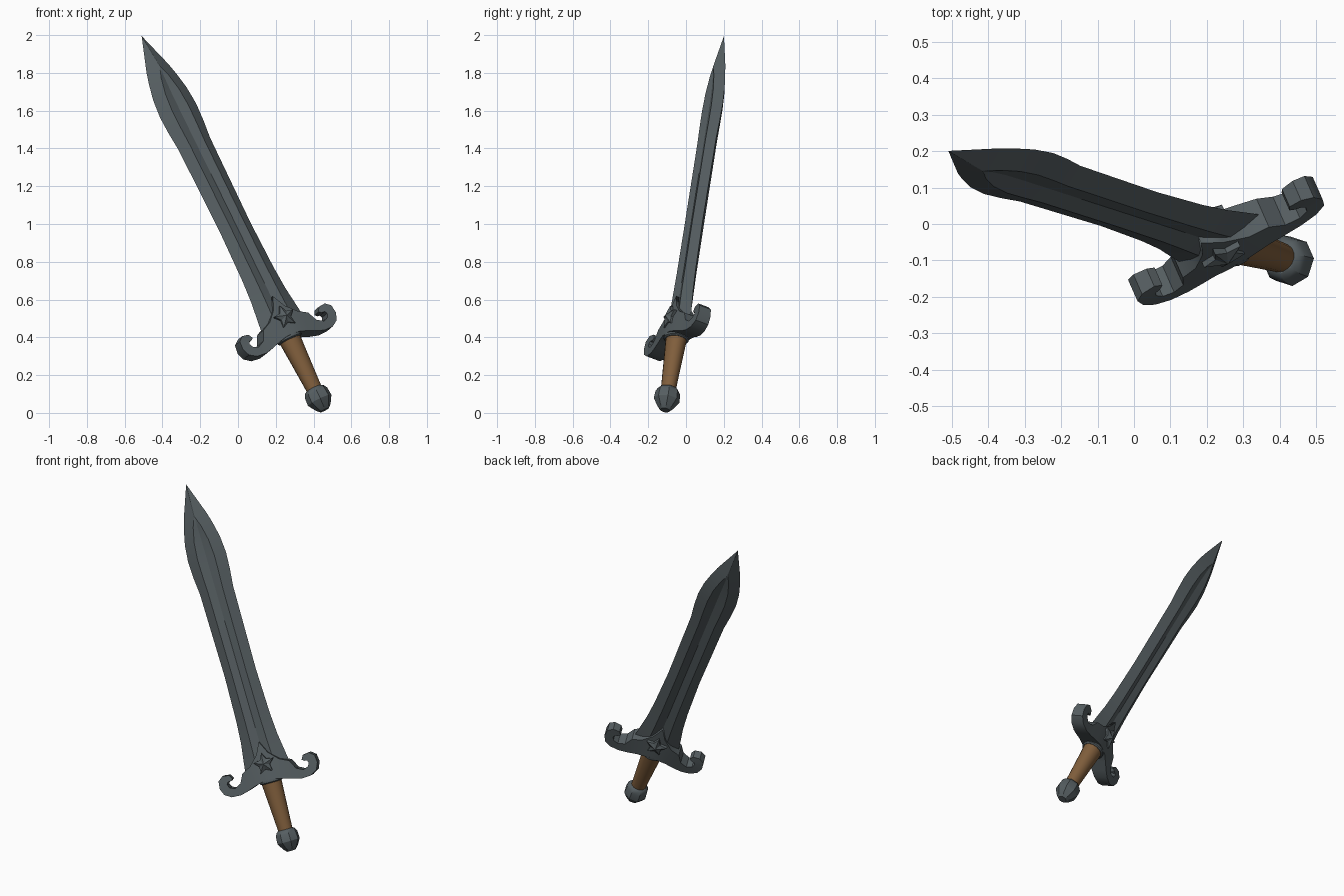
import bpy, bmesh, math
from mathutils import Matrix, Vector

if "Cube" in bpy.data.objects:
    bpy.data.objects.remove(bpy.data.objects["Cube"])

# Sword frame: local x = guard direction, local y = back, local z = blade direction
d = Vector((-0.435, 0.140, 0.890)).normalized()
w = Vector((0.816, 0.480, 0.323))
w = (w - d * w.dot(d)).normalized()
back = d.cross(w)
FRAME = Matrix((w, back, d)).transposed().to_4x4()
FRAME.translation = Vector((0.465, -0.113, 0.0))


def material(name, rgb):
    m = bpy.data.materials.new(name)
    m.diffuse_color = (*rgb, 1)
    m.use_nodes = True
    m.node_tree.nodes["Principled BSDF"].inputs["Base Color"].default_value = m.diffuse_color
    return m


STEEL = material("dark steel", (0.092, 0.112, 0.120))
LEATHER = material("brown leather", (0.215, 0.112, 0.045))


def finish(name, bm, mat, angle=30, mirror=None):
    bmesh.ops.recalc_face_normals(bm, faces=bm.faces)
    mesh = bpy.data.meshes.new(name)
    bm.to_mesh(mesh)
    bm.free()
    ob = bpy.data.objects.new(name, mesh)
    bpy.context.collection.objects.link(ob)
    ob.matrix_world = FRAME
    mesh.materials.append(mat)
    if mirror is not None:
        mod = ob.modifiers.new("Mirror", 'MIRROR')
        mod.use_axis = [i == mirror for i in range(3)]
        mod.merge_threshold = 0.0005
    bpy.ops.object.select_all(action='DESELECT')
    ob.select_set(True)
    bpy.context.view_layer.objects.active = ob
    bpy.ops.object.shade_smooth_by_angle(angle=math.radians(angle))
    return ob


def loft(bm, rings, cap_start=True, cap_end=True):
    rows = [[bm.verts.new(p) for p in r] for r in rings]
    n = len(rows[0])
    for a, b in zip(rows, rows[1:]):
        for i in range(n):
            j = (i + 1) % n
            bm.faces.new((a[i], a[j], b[j], b[i]))
    if cap_start:
        bm.faces.new(rows[0])
    if cap_end:
        bm.faces.new(rows[-1])
    return rows


def turned(name, profile, sides, mat, squash=1.0, angle=30):
    bm = bmesh.new()
    loft(bm, [[(r * math.cos(2 * math.pi * (i + .5) / sides),
                squash * r * math.sin(2 * math.pi * (i + .5) / sides), z)
               for i in range(sides)] for z, r in profile])
    return finish(name, bm, mat, angle)


# Blade: height, half width, fuller half width, ridge thickness, fuller thickness
stations = [(0.48, .142, .058, .036, .022), (0.60, .126, .053, .036, .021),
            (0.70, .112, .049, .036, .021), (0.83, .103, .046, .035, .020),
            (1.10, .096, .044, .035, .020), (1.60, .102, .046, .034, .020),
            (1.70, .112, .050, .034, .020), (1.80, .117, .052, .034, .020),
            (1.90, .108, .044, .034, .021), (1.99, .088, .024, .034, .026),
            (2.05, .071, .001, .034, .034)]
bm = bmesh.new()
rows = loft(bm, [[(-W, 0, s), (-r, -t, s), (0, -c, s), (r, -t, s),
                  (W, 0, s), (r, t, s), (0, c, s), (-r, t, s)]
                 for s, W, r, t, c in stations], cap_end=False)
tip = bm.verts.new((0, 0, 2.243))
for i in range(8):
    bm.faces.new((rows[-1][i], rows[-1][(i + 1) % 8], tip))
finish("blade", bm, STEEL, 25)

# Guard: right half as a band (upper x, z, half thickness, lower x, z, half thickness)
band = [(0, .68, .040, 0, .45, .066), (.035, .61, .046, .04, .449, .064),
        (.09, .555, .050, .09, .437, .056), (.145, .528, .045, .14, .42, .050),
        (.172, .475, .045, .19, .408, .045), (.212, .455, .042, .245, .411, .041),
        (.243, .467, .040, .285, .435, .038), (.252, .488, .036, .302, .475, .036),
        (.245, .502, .034, .297, .520, .034), (.228, .503, .031, .268, .543, .031),
        (.214, .513, .028, .228, .538, .028)]
bm = bmesh.new()
rows = loft(bm, [[(a, -h, s), (a, h, s), (b, k, z), (b, -k, z)]
                 for a, s, h, b, z, k in band], cap_start=False)
finish("guard", bm, STEEL, 30, mirror=0)

# Raised star on both faces of the guard
bm = bmesh.new()
apex = bm.verts.new((0, -.086, .55))
ring, foot = [], []
for i in range(10):
    r = .064 if i % 2 == 0 else .033
    x, z = r * math.sin(i * math.pi / 5), .55 + r * math.cos(i * math.pi / 5)
    ring.append(bm.verts.new((x, -.066, z)))
    foot.append(bm.verts.new((x, -.035, z)))
for i in range(10):
    j = (i + 1) % 10
    bm.faces.new((ring[i], ring[j], apex))
    bm.faces.new((foot[i], foot[j], ring[j], ring[i]))
finish("star_ornament", bm, STEEL, 15, mirror=1)

# Collar, grip and pommel
turned("collar", [(.432, .062), (.438, .070), (.455, .070), (.462, .062)], 16, STEEL, 0.95)
turned("grip", [(.125, .042), (.20, .046), (.32, .053), (.45, .061)], 16, LEATHER, 0.92)
turned("pommel", [(.016, .026), (.035, .045), (.075, .069), (.120, .066),
                  (.140, .054), (.146, .044)], 8, STEEL, 1.0, 30)
